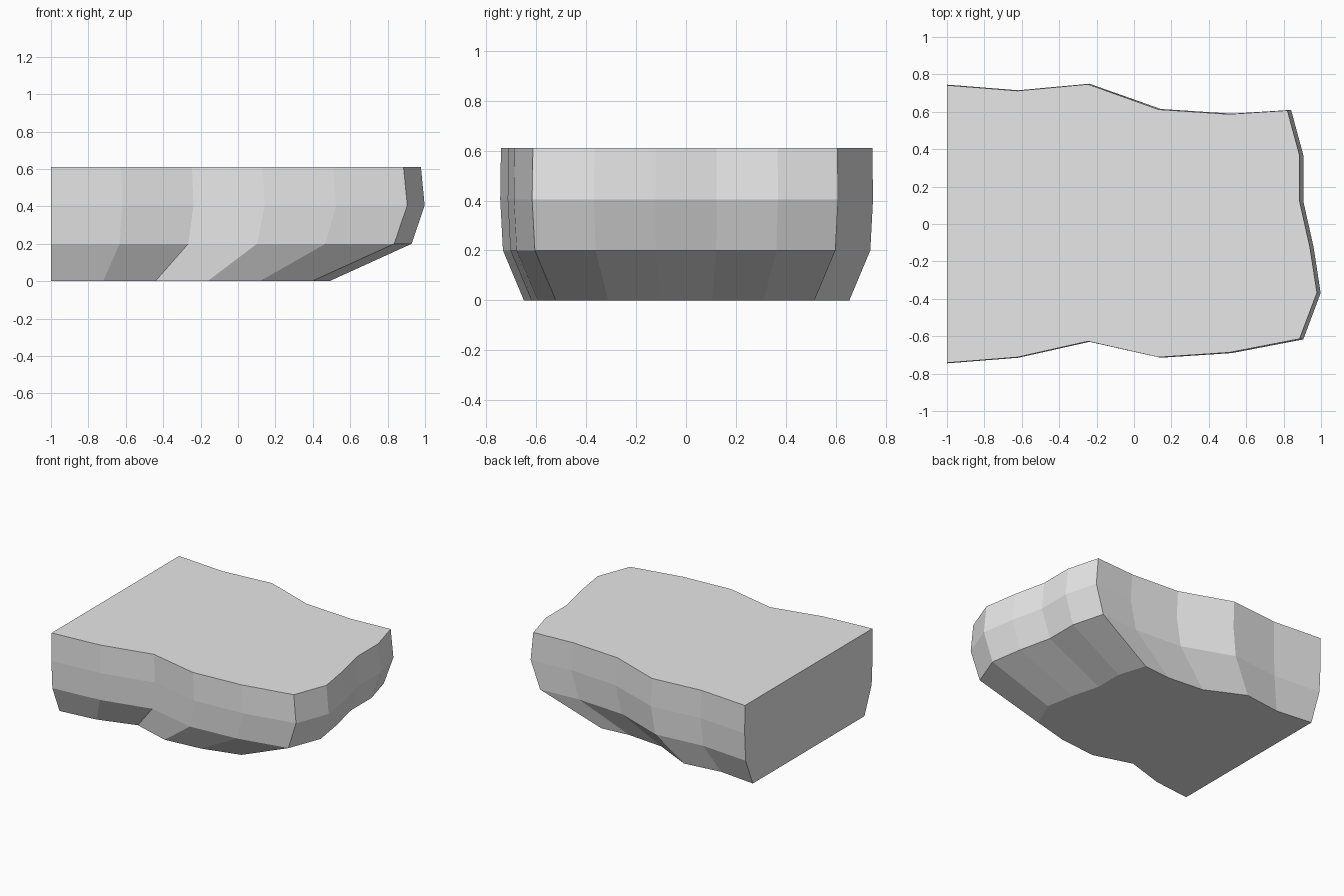
import bpy
import bmesh

cube = bpy.data.objects.get("Cube")
if cube:
    bpy.data.objects.remove(cube, do_unlink=True)

# Plain grey material
grey = bpy.data.materials.new("light_grey")
grey.use_nodes = True
grey.diffuse_color = (0.8, 0.8, 0.8, 1)
grey.node_tree.nodes["Principled BSDF"].inputs["Base Color"].default_value = (0.8, 0.8, 0.8, 1)

# Wobbly outline: depths of the front and back sides, bulge of the end
FRONT = [-0.745, -0.715, -0.63, -0.715, -0.69, -0.617]
BACK = [0.745, 0.715, 0.75, 0.615, 0.59, 0.61]
END_BULGE = [0.0, 0.093, 0.055, 0.0, 0.0, -0.065]
HALF_END = 0.615

# Layers: height, length, amount the sides move in
LAYERS = [(0.0, 1.395, 0.095), (0.2, 1.835, 0.011),
          (0.405, 1.905, 0.0), (0.61, 1.885, 0.003)]


def ring(length, inset):
    """Outline running along the front, around the end, and back."""
    steps = len(FRONT) - 1
    xs = [-1 + length * i / steps for i in range(steps + 1)]
    front = [(x, y + inset) for x, y in zip(xs, FRONT)]
    back = [(x, y - inset) for x, y in zip(xs, BACK)]
    back[-1] = (xs[-1] + END_BULGE[-1], back[-1][1])
    half = HALF_END - inset
    end = [(xs[-1] + END_BULGE[i], half * (2 * i / steps - 1)) for i in range(1, steps)]
    return front + end + back[::-1]


# Stacked rock slab with a flat cut side
bm = bmesh.new()
rings = [[bm.verts.new((x, y, z)) for x, y in ring(length, inset)]
         for z, length, inset in LAYERS]
count = len(rings[0])
for low, high in zip(rings, rings[1:]):
    for i in range(count - 1):
        bm.faces.new((low[i], low[i + 1], high[i + 1], high[i]))

# Flat bottom, top and cut side
bm.faces.new(rings[0][::-1])
bm.faces.new(rings[-1])
bm.faces.new([r[0] for r in rings] + [r[-1] for r in reversed(rings)])
bmesh.ops.recalc_face_normals(bm, faces=bm.faces)

mesh = bpy.data.meshes.new("rock_ledge")
bm.to_mesh(mesh)
bm.free()
mesh.materials.append(grey)
bpy.context.collection.objects.link(bpy.data.objects.new("rock_ledge", mesh))
